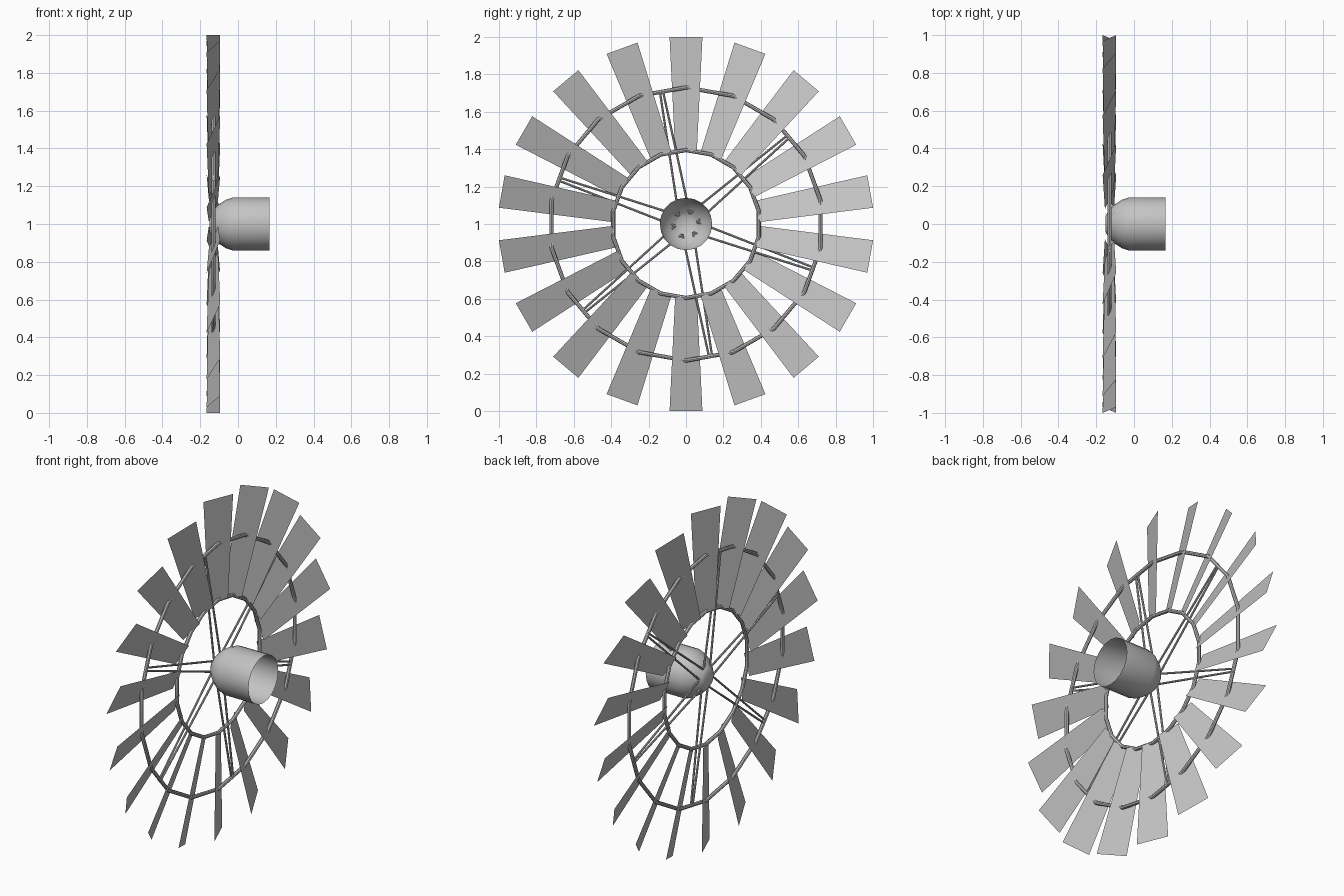
import bpy, bmesh, math
from mathutils import Vector, Matrix

if "Cube" in bpy.data.objects:
    bpy.data.objects.remove(bpy.data.objects["Cube"], do_unlink=True)

metal = bpy.data.materials.new("galvanised_grey")
metal.use_nodes = True
GREY = (0.55, 0.55, 0.55, 1)
metal.diffuse_color = GREY
metal.node_tree.nodes["Principled BSDF"].inputs["Base Color"].default_value = GREY

BLADES, SPOKES = 18, 6
WHEEL = Vector((-0.13, 0, 1))       # wheel centre, axle along x
RIM, INNER = 0.73, 0.395


def finish(obj, name, smooth=True):
    obj.name = name
    obj.data.materials.clear()
    obj.data.materials.append(metal)
    if smooth:
        bpy.ops.object.select_all(action='DESELECT')
        obj.select_set(True)
        bpy.context.view_layer.objects.active = obj
        bpy.ops.object.shade_smooth_by_angle(angle=math.radians(40))
    return obj


def from_bmesh(bm, name, smooth=True):
    mesh = bpy.data.meshes.new(name)
    bm.to_mesh(mesh)
    bm.free()
    obj = bpy.data.objects.new(name, mesh)
    bpy.context.collection.objects.link(obj)
    return finish(obj, name, smooth)


def around(angle, x, side, radius):
    """Point on the wheel: side is the offset along the tangent."""
    return WHEEL + Matrix.Rotation(-angle, 3, 'X') @ Vector((x, side, radius))


def rod(name, start, end, radius):
    axis = end - start
    bpy.ops.mesh.primitive_cylinder_add(vertices=8, radius=radius, depth=axis.length,
                                        location=(start + end) / 2)
    obj = bpy.context.object
    obj.rotation_euler = axis.to_track_quat('Z', 'Y').to_euler()
    finish(obj, name)


# Tapered, pitched sheet blades
bm = bmesh.new()
for i in range(BLADES):
    a = math.tau * i / BLADES
    corners = [(-0.024, -0.058, 0.39), (0.024, 0.058, 0.39),
               (0.036, 0.088, 1.0), (-0.036, -0.088, 1.0)]
    bm.faces.new([bm.verts.new(around(a, *c)) for c in corners])
from_bmesh(bm, "blades", smooth=False)

# Two support rings
for name, radius in (("outer_ring", RIM), ("inner_ring", INNER)):
    bpy.ops.mesh.primitive_torus_add(major_segments=BLADES, minor_segments=8,
                                     major_radius=radius, minor_radius=0.011,
                                     location=WHEEL, rotation=(0, math.pi / 2, 0))
    finish(bpy.context.object, name)

# Paired spokes converging on the outer ring
for i in range(SPOKES):
    a = math.tau * i / SPOKES - math.radians(10.5)
    for s in (-1, 1):
        rod("spoke", around(a, 0, s * 0.03, 0.05), around(a, 0, s * 0.008, RIM), 0.006)

# Open-backed hub with rounded nose
profile = [(-0.15, 0), (-0.15, 0.045), (-0.14, 0.06), (-0.125, 0.08), (-0.1, 0.105),
           (-0.065, 0.128), (-0.03, 0.14), (0.167, 0.14)]
bm = bmesh.new()
verts = [bm.verts.new((x, 0, 1 + r)) for x, r in profile]
edges = [bm.edges.new(pair) for pair in zip(verts, verts[1:])]
bmesh.ops.spin(bm, geom=verts + edges, cent=(0, 0, 1), axis=(1, 0, 0),
               angle=math.tau, steps=20, use_merge=False)
bmesh.ops.remove_doubles(bm, verts=bm.verts, dist=0.0005)
bmesh.ops.recalc_face_normals(bm, faces=bm.faces)
from_bmesh(bm, "hub")
